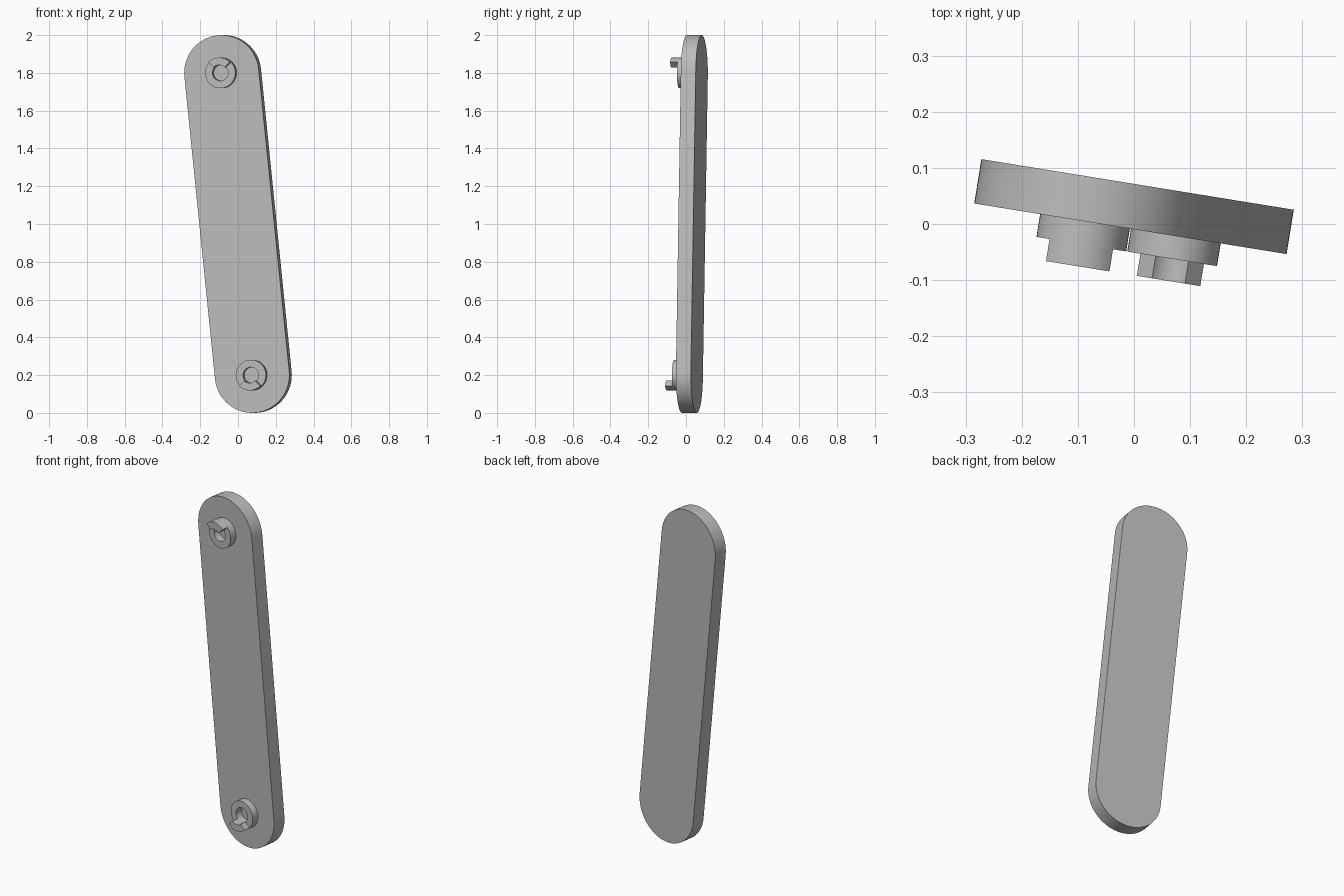
import bpy, bmesh
from math import sin, cos, pi, radians, atan2
from mathutils import Matrix

cube = bpy.data.objects.get("Cube")
if cube:
    bpy.data.objects.remove(cube, do_unlink=True)

# One plain grey for everything
grey = bpy.data.materials.new("plain grey")
grey.use_nodes = True
colour = (0.5, 0.5, 0.5, 1)
grey.diffuse_color = colour
grey.node_tree.nodes["Principled BSDF"].inputs["Base Color"].default_value = colour

OFFSET, HALF = 0.082, 0.8        # end centres, sideways and up
RADIUS, FACE = 0.2, 0.04         # end radius, half thickness
PLACE = Matrix.Translation((0, 0.031, 1)) @ Matrix.Rotation(radians(-9.2), 4, 'Z')


def finish(name, bm):
    bmesh.ops.recalc_face_normals(bm, faces=bm.faces)
    mesh = bpy.data.meshes.new(name)
    bm.to_mesh(mesh)
    bm.free()
    mesh.materials.append(grey)
    obj = bpy.data.objects.new(name, mesh)
    bpy.context.collection.objects.link(obj)
    obj.matrix_world = PLACE
    bpy.ops.object.select_all(action='DESELECT')
    obj.select_set(True)
    bpy.context.view_layer.objects.active = obj
    bpy.ops.object.shade_smooth_by_angle(angle=radians(35))


def arc(cx, cz, r, start, end, steps):
    angles = [start + (end - start) * i / steps for i in range(steps + 1)]
    return [(cx + r * cos(a), cz + r * sin(a)) for a in angles]


def extrude(bm, outline, front, back):
    """Solid between two depths from an (x, z) outline; returns its two caps."""
    rows = [[bm.verts.new((x, y, z)) for x, z in outline] for y in (front, back)]
    caps = [bm.faces.new(row) for row in rows]
    n = len(outline)
    for i in range(n):
        j = (i + 1) % n
        bm.faces.new((rows[0][i], rows[0][j], rows[1][j], rows[1][i]))
    return caps


# Leaning bar with round ends and softened rims
tilt = atan2(OFFSET, HALF)
outline = (arc(-OFFSET, HALF, RADIUS, tilt, tilt + pi, 32)
           + arc(OFFSET, -HALF, RADIUS, tilt + pi, tilt + 2 * pi, 32))
bm = bmesh.new()
caps = extrude(bm, outline, -FACE, FACE)
rims = [e for cap in caps for e in cap.edges]
bmesh.ops.bevel(bm, geom=rims, offset=0.018, offset_type='OFFSET',
                segments=4, profile=0.5, affect='EDGES')
finish("bar", bm)

# Hollow collars, each with a quarter-ring tab pointing to its end of the bar
INNER, OUTER = 0.042, 0.081
for side, x, z, middle in (("upper", -OFFSET, HALF, pi / 2),
                           ("lower", OFFSET, -HALF, -pi / 2)):
    bm = bmesh.new()
    steps = 48
    loops = []
    for r, y in ((INNER, -FACE + 0.002), (INNER, -FACE - 0.041),
                 (OUTER, -FACE - 0.041), (OUTER, -FACE + 0.002)):
        ring = arc(x, z, r, 0, 2 * pi, steps)[:-1]
        loops.append([bm.verts.new((px, y, pz)) for px, pz in ring])
    for k in range(4):
        a, b = loops[k], loops[(k + 1) % 4]
        for i in range(steps):
            j = (i + 1) % steps
            bm.faces.new((a[i], a[j], b[j], b[i]))
    finish(side + "_collar", bm)

    bm = bmesh.new()
    start, end = middle - pi / 4, middle + pi / 4
    sector = arc(x, z, OUTER, start, end, 12) + arc(x, z, INNER, end, start, 12)
    extrude(bm, sector, -FACE - 0.081, -FACE - 0.04)
    finish(side + "_tab", bm)
